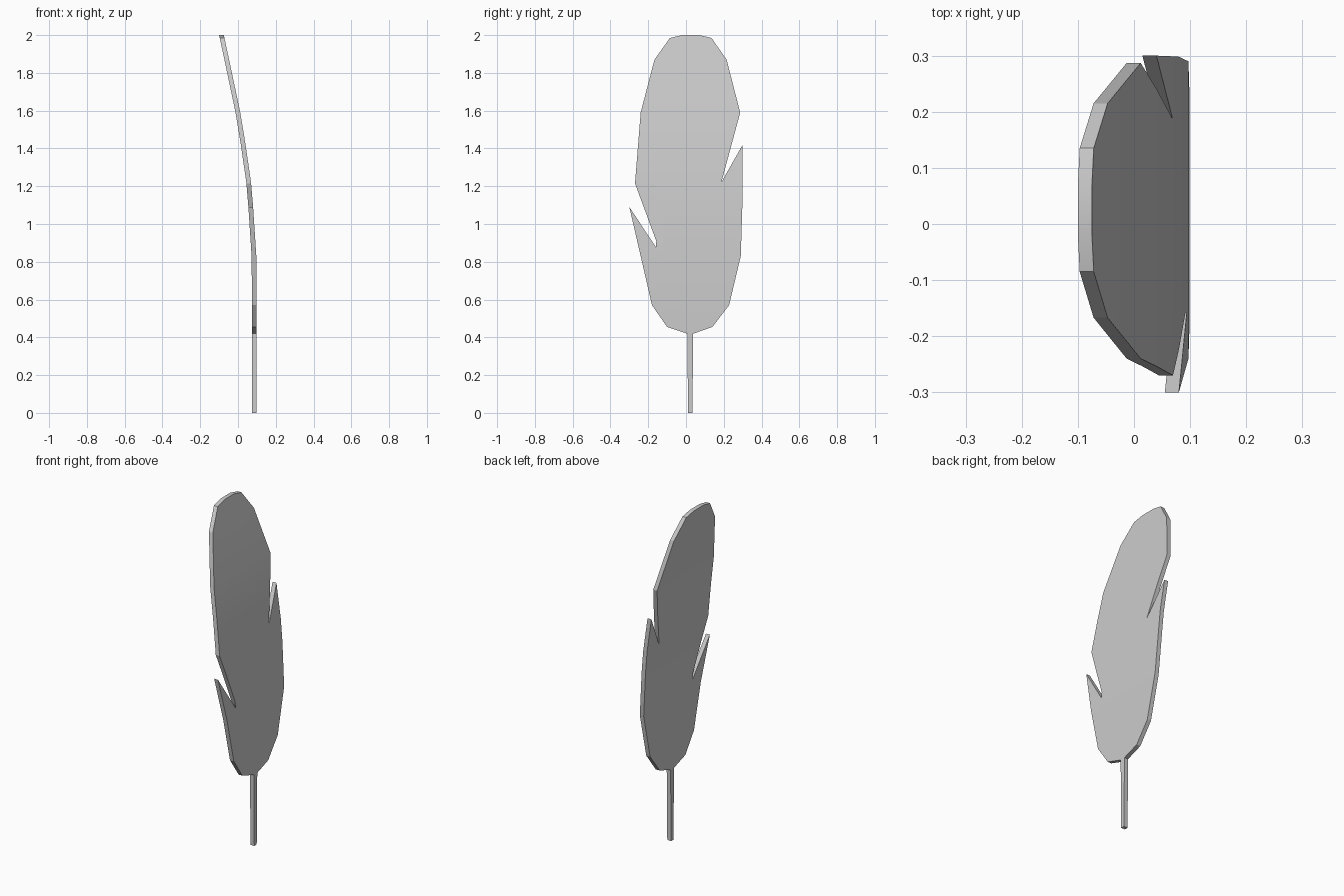
import bpy, bmesh
from mathutils import Vector

if "Cube" in bpy.data.objects:
    bpy.data.objects.remove(bpy.data.objects["Cube"])

THICK = 0.025
# Curvature of the feather's back face: (height, x)
CURVE = [(0.0, 0.098), (0.57, 0.099), (0.83, 0.097), (1.09, 0.08), (1.22, 0.069),
         (1.42, 0.04), (1.59, 0.012), (1.87, -0.047), (2.0, -0.075)]


def bend_x(z):
    for (z0, x0), (z1, x1) in zip(CURVE, CURVE[1:]):
        if z <= z1:
            return x0 + (x1 - x0) * (z - z0) / (z1 - z0)
    return CURVE[-1][1]


def bent_plate(name, outline):
    """Extrude a (y, z) outline along x, cut it at curve heights and bend it."""
    bm = bmesh.new()
    bm.faces.new([bm.verts.new((0, y, z)) for y, z in outline])
    bmesh.ops.triangulate(bm, faces=bm.faces[:])
    for z, _ in CURVE[1:-1]:
        bmesh.ops.bisect_plane(bm, geom=bm.verts[:] + bm.edges[:] + bm.faces[:],
                               plane_co=(0, 0, z), plane_no=(0, 0, 1), dist=1e-5)
    ext = bmesh.ops.extrude_face_region(bm, geom=bm.faces[:], use_keep_orig=True)
    moved = [v for v in ext["geom"] if isinstance(v, bmesh.types.BMVert)]
    bmesh.ops.translate(bm, verts=moved, vec=Vector((-THICK, 0, 0)))
    for v in bm.verts:
        v.co.x += bend_x(v.co.z)
    bmesh.ops.recalc_face_normals(bm, faces=bm.faces[:])
    mesh = bpy.data.meshes.new(name)
    bm.to_mesh(mesh)
    bm.free()
    ob = bpy.data.objects.new(name, mesh)
    bpy.context.collection.objects.link(ob)
    bpy.ops.object.select_all(action='DESELECT')
    ob.select_set(True)
    bpy.context.view_layer.objects.active = ob
    bpy.ops.object.shade_smooth_by_angle(angle=0.35)
    return ob


# Feather vane with a split on each side
bent_plate("feather_vane", [
    (0.04, 0.42), (0.14, 0.455), (0.228, 0.57), (0.29, 0.83), (0.298, 1.09),
    (0.30, 1.42), (0.187, 1.22), (0.287, 1.59), (0.215, 1.87), (0.135, 1.985),
    (0.07, 2.0), (-0.02, 2.0), (-0.085, 1.985), (-0.167, 1.87), (-0.24, 1.59),
    (-0.27, 1.215), (-0.128, 0.83), (-0.30, 1.09), (-0.18, 0.57), (-0.1, 0.455),
    (0.005, 0.42)])

# Quill stem
bent_plate("quill", [(0.011, 0), (0.034, 0), (0.038, 0.42), (0.007, 0.42)])
